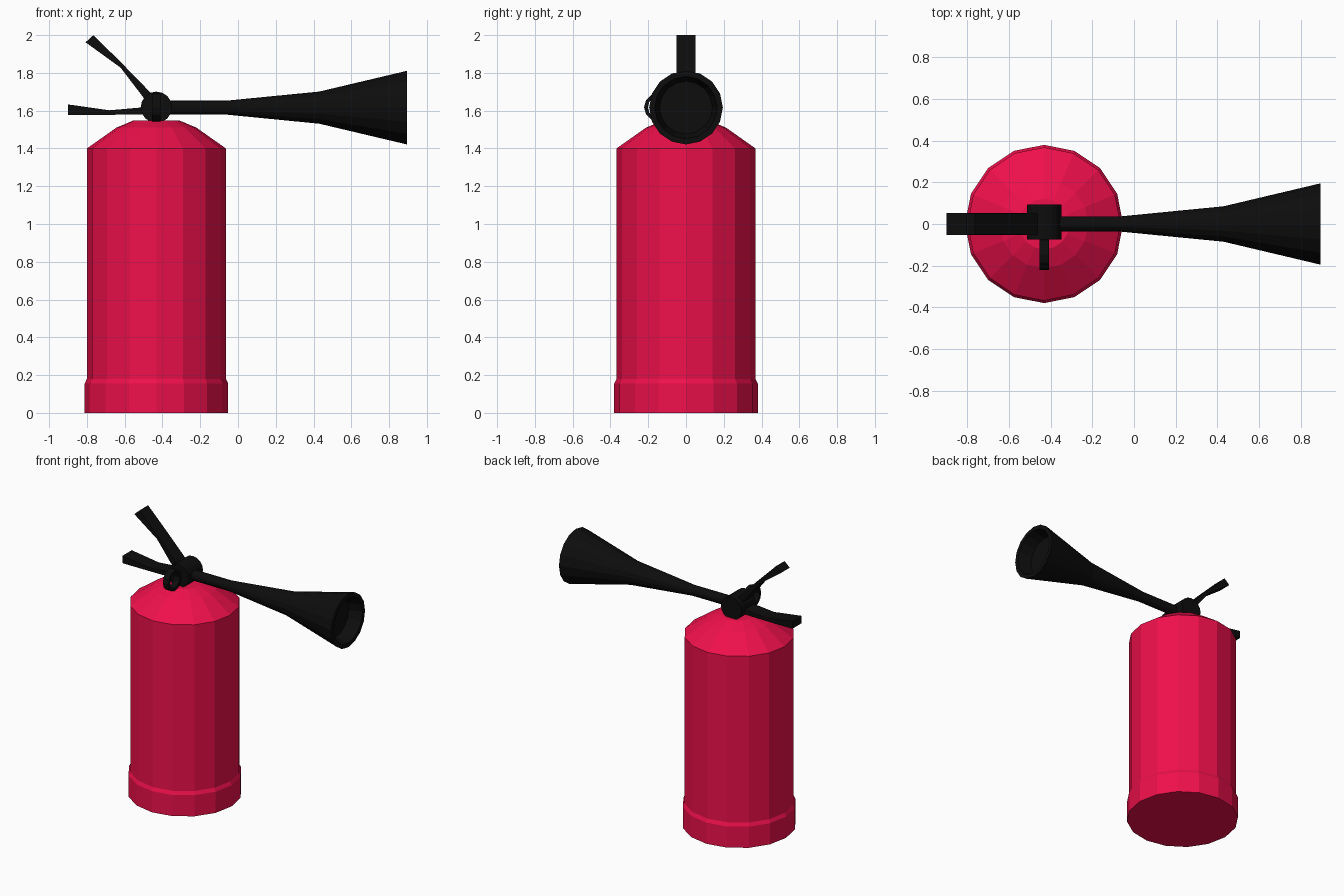
import bpy, bmesh
from math import cos, sin, pi

if "Cube" in bpy.data.objects:
    bpy.data.objects.remove(bpy.data.objects["Cube"])

CX, VZ = -0.432, 1.618   # bottle axis x, valve height


def material(name, rgb):
    m = bpy.data.materials.new(name)
    m.diffuse_color = (*rgb, 1)
    m.use_nodes = True
    m.node_tree.nodes["Principled BSDF"].inputs["Base Color"].default_value = m.diffuse_color
    return m


red = material("red_paint", (0.86, 0.005, 0.07))
black = material("black_plastic", (0.004, 0.004, 0.004))


def finish(name, bm, mat):
    bmesh.ops.recalc_face_normals(bm, faces=bm.faces)
    me = bpy.data.meshes.new(name)
    bm.to_mesh(me)
    bm.free()
    me.materials.append(mat)
    ob = bpy.data.objects.new(name, me)
    bpy.context.collection.objects.link(ob)
    return ob


def lathe(name, profile, axis, centre, mat, n=16, loop=False):
    """Revolve (radius, distance) points around axis 'x', 'y' or 'z'."""
    place = {"x": lambda a, b, h: (h, a, b),
             "y": lambda a, b, h: (b, h, a),
             "z": lambda a, b, h: (a, b, h)}[axis]
    bm = bmesh.new()
    rings = []
    for r, h in profile:
        ring = []
        for i in range(n):
            t = 2 * pi * i / n
            p = place(r * cos(t), r * sin(t), h)
            ring.append(bm.verts.new([p[k] + centre[k] for k in range(3)]))
        rings.append(ring)
    pairs = list(zip(rings, rings[1:]))
    if loop:
        pairs.append((rings[-1], rings[0]))
    else:
        bm.faces.new(rings[0])
        bm.faces.new(rings[-1])
    for a, b in pairs:
        for i in range(n):
            j = (i + 1) % n
            bm.faces.new((a[i], a[j], b[j], b[i]))
    return finish(name, bm, mat)


def lever(name, sections, half_width, mat):
    """Bar through (top xz, bottom xz) sections, extruded across y."""
    bm = bmesh.new()
    rings = []
    for (tx, tz), (bx, bz) in sections:
        w = half_width
        rings.append([bm.verts.new(p) for p in
                      ((tx, -w, tz), (tx, w, tz), (bx, w, bz), (bx, -w, bz))])
    bm.faces.new(rings[0])
    bm.faces.new(rings[-1])
    for a, b in zip(rings, rings[1:]):
        for i in range(4):
            j = (i + 1) % 4
            bm.faces.new((a[i], a[j], b[j], b[i]))
    return finish(name, bm, mat)


# Bottle with foot band and sloped shoulder
lathe("bottle", [(0.38, 0), (0.38, 0.155), (0.368, 0.18), (0.368, 1.4),
                 (0.212, 1.51), (0.122, 1.548)], "z", (CX, 0, 0), red)

# Valve barrel lying across the top
lathe("valve", [(0.083, -0.075), (0.083, 0.093)], "y", (CX, 0, VZ), black)

# Pull ring on the front of the valve
lathe("pull_ring", [(0.075, -0.023), (0.075, 0.023), (0.055, 0.023), (0.055, -0.023)],
      "x", (CX, -0.147, VZ), black, n=12, loop=True)

# Hose flaring into a hollow discharge horn
lathe("hose_and_horn", [(0.037, CX), (0.037, -0.06), (0.085, 0.43), (0.195, 0.895),
                        (0.165, 0.895), (0.14, 0.80)], "x", (0, 0, VZ - 0.002), black)

# Fixed carrying handle
lever("carry_handle", [((-0.43, 1.625), (-0.43, 1.58)), ((-0.51, 1.617), (-0.51, 1.58)),
                       ((-0.68, 1.602), (-0.68, 1.578)), ((-0.90, 1.633), (-0.90, 1.578))],
      0.053, black)

# Raised squeeze lever
lever("squeeze_lever", [((-0.425, 1.64), (-0.455, 1.61)), ((-0.458, 1.69), (-0.484, 1.648)),
                        ((-0.606, 1.842), (-0.622, 1.828)), ((-0.765, 2.0), (-0.807, 1.962))],
      0.05, black)
